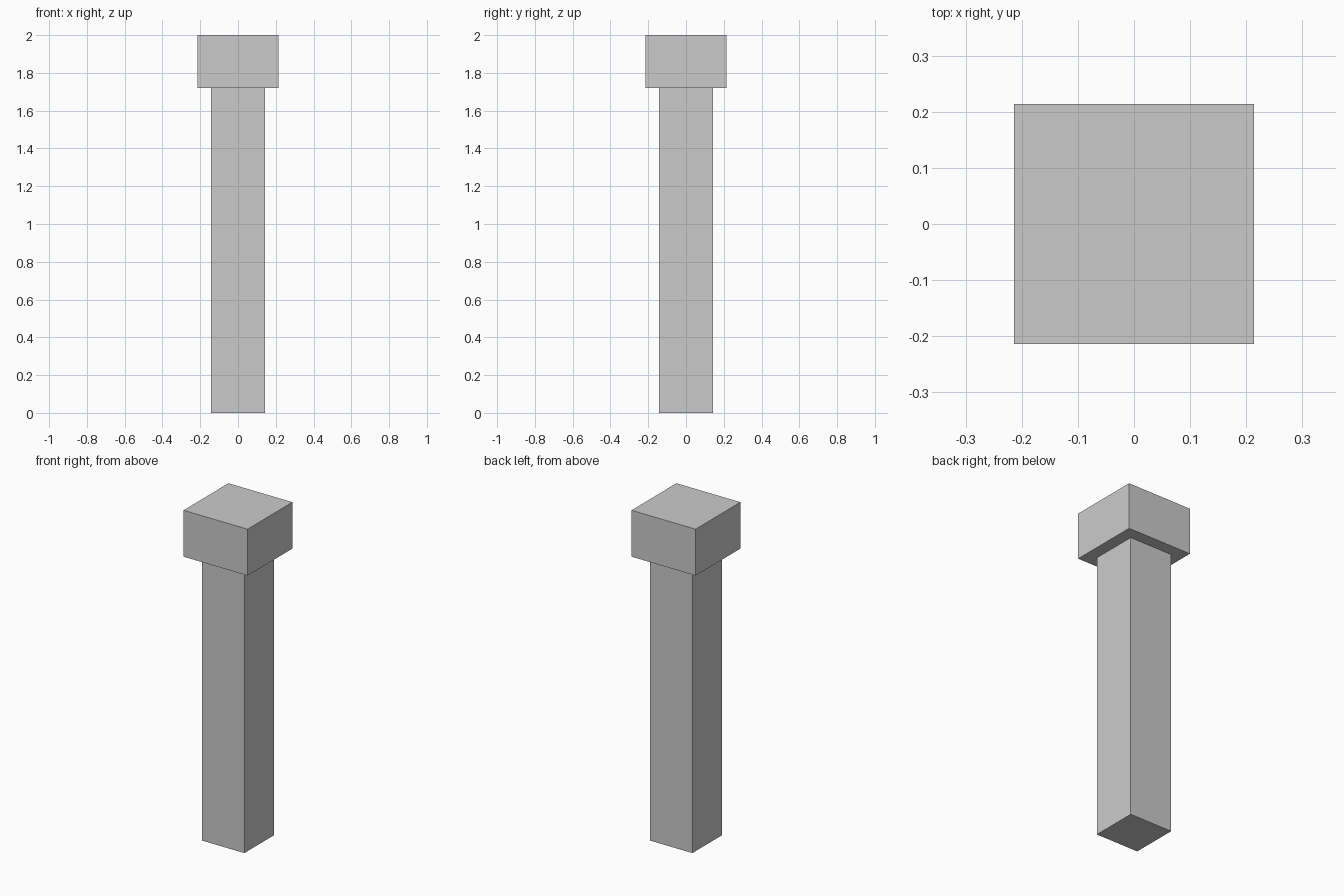
import bpy

if "Cube" in bpy.data.objects:
    bpy.data.objects.remove(bpy.data.objects["Cube"])


def box(name, width, z0, z1):
    """Square-section box centred on the z axis, from z0 to z1."""
    bpy.ops.mesh.primitive_cube_add(size=1, location=(0, 0, (z0 + z1) / 2))
    ob = bpy.context.object
    ob.name = name
    ob.scale = (width, width, z1 - z0)
    bpy.ops.object.transform_apply(location=False, rotation=False, scale=True)
    return ob


HEAD_BASE = 1.72

# Long square post
box("shaft", 0.284, 0.0, HEAD_BASE)

# Wider block on top
box("head", 0.427, HEAD_BASE, 2.0)
